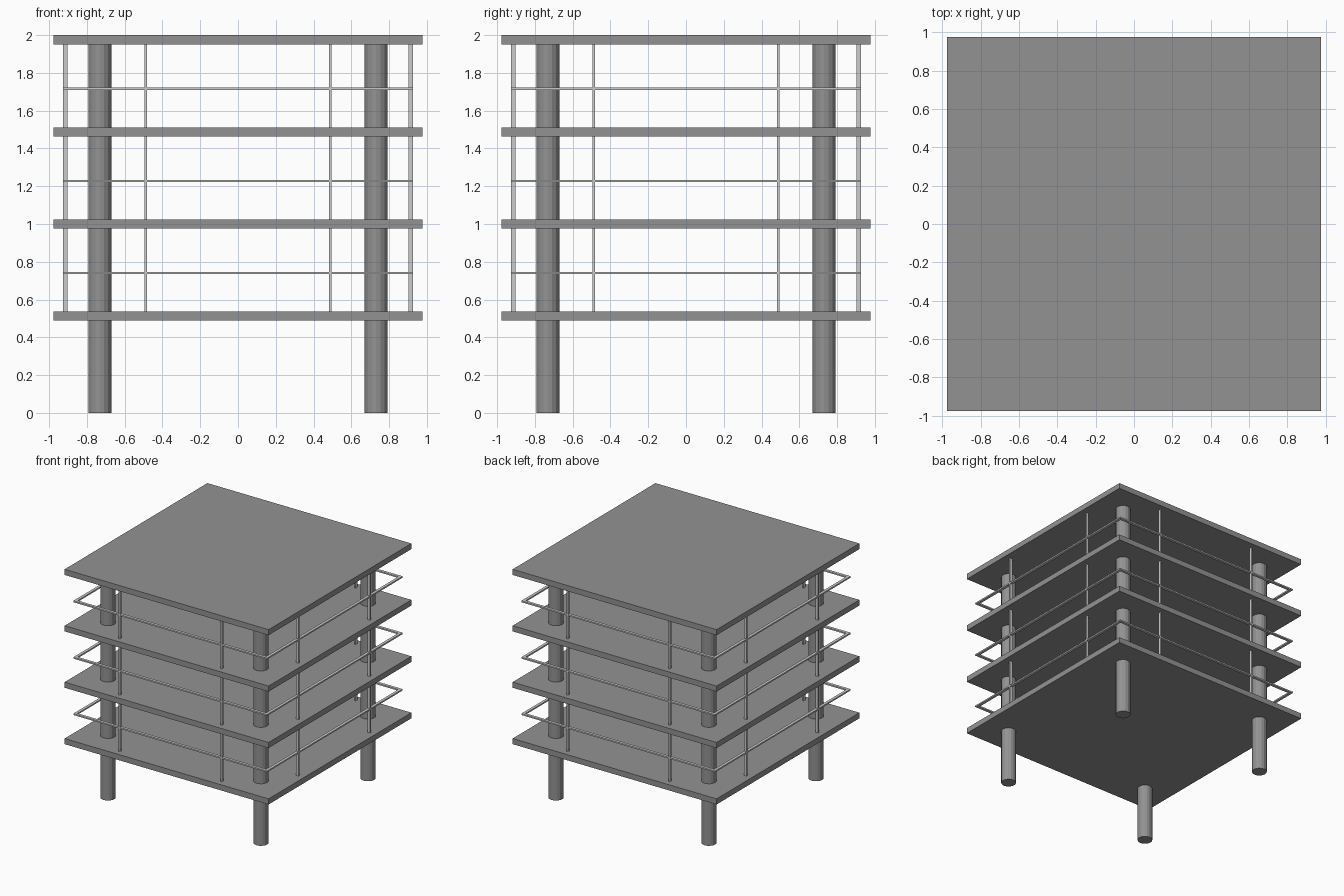
import bpy, bmesh

if "Cube" in bpy.data.objects:
    bpy.data.objects.remove(bpy.data.objects["Cube"])

U = 2 / 4.1            # storey height
SLAB = 0.1 * U         # slab thickness
RAIL_R = 1.875 * U     # rail centreline distance from the middle
BAR_W = 0.025 * U      # narrow side of railing bars
BAR_D = 0.05 * U       # deep side of railing bars


def material(name, grey):
    mat = bpy.data.materials.new(name)
    mat.diffuse_color = (grey, grey, grey, 1)
    mat.use_nodes = True
    mat.node_tree.nodes["Principled BSDF"].inputs["Base Color"].default_value = mat.diffuse_color
    return mat


CONCRETE = material("concrete", 0.29)
METAL = material("metal", 0.8)


def finish(name, bm, mat):
    bmesh.ops.recalc_face_normals(bm, faces=bm.faces)
    mesh = bpy.data.meshes.new(name)
    bm.to_mesh(mesh)
    bm.free()
    mesh.materials.append(mat)
    obj = bpy.data.objects.new(name, mesh)
    bpy.context.collection.objects.link(obj)
    return obj


def box(name, centre, size, mat):
    bm = bmesh.new()
    bmesh.ops.create_cube(bm, size=1)
    bmesh.ops.scale(bm, vec=size, verts=bm.verts)
    obj = finish(name, bm, mat)
    obj.location = centre
    return obj


def square_ring(name, z, mat):
    # mitred square frame swept around a rectangular section
    bm = bmesh.new()
    o, i, h = RAIL_R + BAR_D / 2, RAIL_R - BAR_D / 2, BAR_W / 2
    section = [(o, -h), (o, h), (i, h), (i, -h)]
    corners = [(1, 1), (-1, 1), (-1, -1), (1, -1)]
    loops = [[bm.verts.new((sx * r, sy * r, z + dz)) for r, dz in section]
             for sx, sy in corners]
    for a in range(4):
        b = (a + 1) % 4
        for k in range(4):
            n = (k + 1) % 4
            bm.faces.new((loops[a][k], loops[b][k], loops[b][n], loops[a][n]))
    return finish(name, bm, mat)


# Floor slabs and roof
for level in range(1, 5):
    name = "roof_slab" if level == 4 else f"floor_slab_{level}"
    box(name, (0, 0, level * U + SLAB / 2), (4 * U, 4 * U, SLAB), CONCRETE)

# Corner columns
for sx in (-1, 1):
    for sy in (-1, 1):
        bpy.ops.mesh.primitive_cylinder_add(
            vertices=16, radius=0.125 * U, depth=4 * U,
            location=(sx * 1.5 * U, sy * 1.5 * U, 2 * U))
        column = bpy.context.object
        side = "left" if sx < 0 else "right"
        column.name = f"{'front' if sy < 0 else 'back'}_{side}_column"
        column.data.materials.append(CONCRETE)

# Railings: one ring and eight full-height posts per storey
for level in range(1, 4):
    square_ring(f"handrail_{level}", (level + 0.5175) * U, METAL)
    z = (level + 0.55) * U
    height = U - SLAB
    for s in (-1, 1):
        for t in (-1, 1):
            box(f"front_back_post_{level}", (t * U, s * RAIL_R, z),
                (BAR_W, BAR_D, height), METAL)
            box(f"side_post_{level}", (s * RAIL_R, t * U, z),
                (BAR_D, BAR_W, height), METAL)
